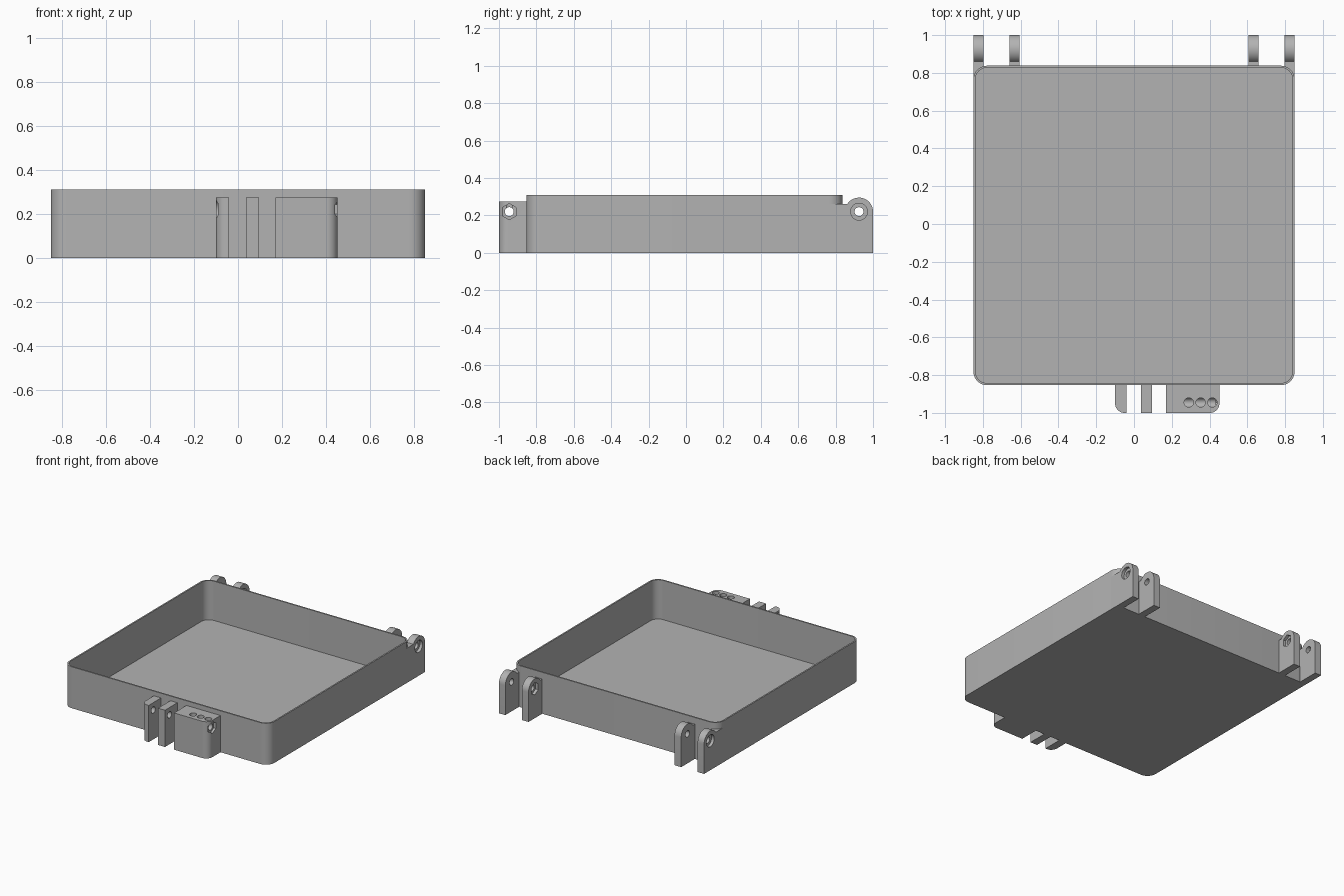
import bpy, bmesh, math
from mathutils import Vector

if "Cube" in bpy.data.objects:
    bpy.data.objects.remove(bpy.data.objects["Cube"], do_unlink=True)

grey = bpy.data.materials.new("plain grey")
grey.use_nodes = True
colour = (0.45, 0.45, 0.45, 1)
grey.diffuse_color = colour
grey.node_tree.nodes["Principled BSDF"].inputs["Base Color"].default_value = colour


def arc(cx, cy, r, start, end, steps=10):
    """Points on an arc, angles in degrees."""
    angles = [math.radians(start + (end - start) * i / steps) for i in range(steps + 1)]
    return [(cx + r * math.cos(a), cy + r * math.sin(a)) for a in angles]


def rounded_rect(x0, x1, y0, y1, radii):
    """Outline with one radius per corner: front left, front right, back right, back left."""
    corners = [(x0, y0, 1, 1), (x1, y0, -1, 1), (x1, y1, -1, -1), (x0, y1, 1, -1)]
    pts = []
    for i, ((x, y, sx, sy), r) in enumerate(zip(corners, radii)):
        start = 180 + 90 * i
        pts += arc(x + sx * r, y + sy * r, r, start, start + 90) if r else [(x, y)]
    return pts


def prism(name, pts, axis, lo, hi):
    """Extrude an outline along z (points are x, y) or along x (points are y, z)."""
    place = (lambda p, d: (p[0], p[1], d)) if axis == "z" else (lambda p, d: (d, p[0], p[1]))
    bm = bmesh.new()
    base = bm.faces.new([bm.verts.new(place(p, lo)) for p in pts])
    top = bmesh.ops.extrude_face_region(bm, geom=[base])
    step = Vector(place((0, 0), hi - lo))
    moved = [v for v in top["geom"] if isinstance(v, bmesh.types.BMVert)]
    bmesh.ops.translate(bm, verts=moved, vec=step)
    bmesh.ops.recalc_face_normals(bm, faces=bm.faces)
    mesh = bpy.data.meshes.new(name)
    bm.to_mesh(mesh)
    bm.free()
    obj = bpy.data.objects.new(name, mesh)
    obj.data.materials.append(grey)
    bpy.context.collection.objects.link(obj)
    return obj


def drill(axis, a, b, r, lo, hi, sides=24):
    """Round or hexagonal hole cutter."""
    return prism("cutter", arc(a, b, r, 30, 390, sides)[:-1], axis, lo, hi)


def finish(obj, cutters):
    """Cut the holes, remove the cutters and shade."""
    bpy.context.view_layer.objects.active = obj
    for cutter in cutters:
        cutter.hide_render = True
        mod = obj.modifiers.new("cut", "BOOLEAN")
        mod.operation, mod.solver, mod.object = "DIFFERENCE", "EXACT", cutter
        bpy.ops.object.modifier_apply(modifier=mod.name)
        bpy.data.objects.remove(cutter, do_unlink=True)
    bpy.ops.object.select_all(action="DESELECT")
    obj.select_set(True)
    bpy.ops.object.shade_smooth_by_angle(angle=math.radians(30))


W, FRONT, BACK, HEIGHT = 0.85, -0.853, 0.838, 0.31
WALL, FLOOR = 0.011, 0.016


def cavity():
    outline = rounded_rect(-W + WALL, W - WALL, FRONT + WALL, BACK - WALL, [0.06] * 4)
    return prism("cutter", outline, "z", FLOOR, 0.5)


# Open tray with thin walls
tray = prism("tray", rounded_rect(-W, W, FRONT, BACK, [0.071] * 4), "z", 0, HEIGHT)
finish(tray, [cavity()])

# Hinge lugs: a rounded eye on a flat web, in pairs on the back
PY, PZ, EYE = 0.925, 0.22, 0.075
for side, s in (("right", -1), ("left", 1)):
    for part, inner, outer, root in (("inner", 0.605, 0.66, 0.83), ("outer", 0.797, W, 0.768)):
        outline = [(root, 0), (1, 0)] + arc(PY, PZ, EYE, 0, 148, 18) + [(root, 0.26)]
        lo, hi = sorted((s * inner, s * outer))
        lug = prism(f"{side}_{part}_hinge_lug", outline, "x", lo, hi)
        cuts = [drill("x", PY, PZ, 0.024, lo - 0.1, hi + 0.1)]
        # Nut recess faces the middle, screw head recess faces outward
        if part == "inner":
            lo, hi = sorted((s * (inner - 0.1), s * (inner + 0.022)))
            cuts.append(drill("x", PY, PZ, 0.046, lo, hi, 6))
        else:
            lo, hi = sorted((s * (outer - 0.022), s * (outer + 0.1)))
            cuts += [drill("x", PY, PZ, 0.045, lo, hi), cavity()]
        finish(lug, cuts)

# Latch tabs and block on the front, sharing one cross hole
LY, LZ, TOP = -0.945, 0.22, 0.275
for name, x0, x1, radii in (("latch_end_tab", -0.1, -0.04, [0.05, 0, 0, 0]),
                            ("latch_middle_tab", 0.037, 0.095, [0] * 4),
                            ("latch_block", 0.17, 0.452, [0, 0.05, 0, 0])):
    tab = prism(name, rounded_rect(x0, x1, -1, FRONT + 0.005, radii), "z", 0, TOP)
    cuts = [drill("x", LY, LZ, 0.024, x0 - 0.1, x1 + 0.1)]
    if name == "latch_end_tab":
        cuts.append(drill("x", LY, LZ, 0.043, x0 - 0.1, x0 + 0.01))
    if name == "latch_block":
        cuts.append(drill("x", LY, LZ, 0.043, x1 - 0.018, x1 + 0.1, 6))
        # Row of small holes in the top
        cuts += [drill("z", x, LY, 0.0245, LZ, 0.5) for x in (0.29, 0.353, 0.415)]
    finish(tab, cuts)
